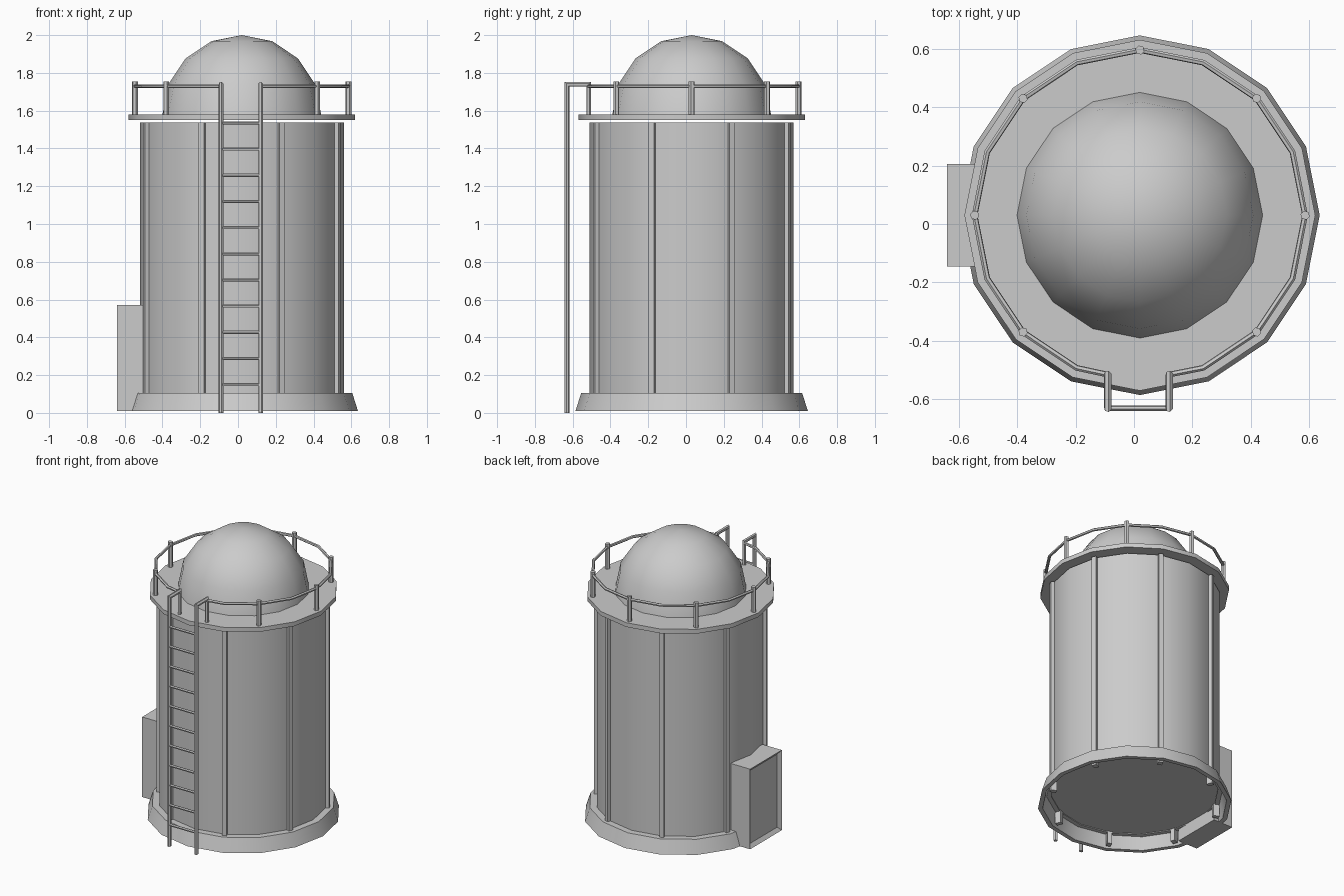
import bpy, bmesh, math
from mathutils import Vector, Matrix

old = bpy.data.objects.get("Cube")
if old:
    bpy.data.objects.remove(old, do_unlink=True)

CX, CY = 0.02, 0.03
SIDES = 16

metal = bpy.data.materials.new("light_grey_metal")
metal.use_nodes = True
grey = (0.6, 0.6, 0.6, 1)
metal.diffuse_color = grey
metal.node_tree.nodes["Principled BSDF"].inputs["Base Color"].default_value = grey


def finish(name, bm, smooth=None):
    bmesh.ops.recalc_face_normals(bm, faces=bm.faces)
    mesh = bpy.data.meshes.new(name)
    bm.to_mesh(mesh)
    bm.free()
    mesh.materials.append(metal)
    ob = bpy.data.objects.new(name, mesh)
    bpy.context.collection.objects.link(ob)
    if smooth:
        bpy.ops.object.select_all(action='DESELECT')
        ob.select_set(True)
        bpy.context.view_layer.objects.active = ob
        bpy.ops.object.shade_smooth_by_angle(angle=math.radians(smooth))
    return ob


def polar(r, angle, z):
    return Vector((CX + r * math.cos(angle), CY + r * math.sin(angle), z))


def lathe(name, profile, closed=False):
    """Turn a radius/height profile around the tank axis."""
    bm = bmesh.new()
    rings = []
    for r, z in profile:
        if r == 0:
            rings.append([bm.verts.new((CX, CY, z))] * SIDES)
        else:
            rings.append([bm.verts.new(polar(r, math.tau * i / SIDES, z)) for i in range(SIDES)])
    pairs = list(zip(rings, rings[1:]))
    if closed:
        pairs.append((rings[-1], rings[0]))
    for a, b in pairs:
        for i in range(SIDES):
            j = (i + 1) % SIDES
            bm.faces.new(dict.fromkeys((a[i], a[j], b[j], b[i])))
    return finish(name, bm, 35)


def tube(bm, points, r, sides=6):
    """Sweep a round section along a path, mitring the corners."""
    pts = [Vector(p) for p in points]
    first = (pts[1] - pts[0]).normalized()
    u = first.orthogonal().normalized()
    v = first.cross(u)
    ring = [pts[0] + r * (u * math.cos(math.tau * k / sides) + v * math.sin(math.tau * k / sides))
            for k in range(sides)]
    loops = [[bm.verts.new(p) for p in ring]]
    for i in range(1, len(pts)):
        d = (pts[i] - pts[i - 1]).normalized()
        n = d
        if i < len(pts) - 1:
            n = (d + (pts[i + 1] - pts[i]).normalized()).normalized()
        ring = [p + d * ((pts[i] - p).dot(n) / d.dot(n)) for p in ring]
        loops.append([bm.verts.new(p) for p in ring])
    for a, b in zip(loops, loops[1:]):
        for k in range(sides):
            m = (k + 1) % sides
            bm.faces.new((a[k], a[m], b[m], b[k]))
    bm.faces.new(loops[0])
    bm.faces.new(loops[-1])


def box(bm, size, matrix):
    bmesh.ops.create_cube(bm, size=1, matrix=matrix @ Matrix.Diagonal((*size, 1)))


# Tank shell, hollow skirt, roof platform and dome
lathe("tank_body", [(0, 0.1), (0.54, 0.1), (0.54, 1.538), (0, 1.538)])
lathe("base_skirt", [(0.615, 0.01), (0.585, 0.105), (0.53, 0.105), (0.53, 0.095), (0.56, 0.095), (0.585, 0.01)], True)
lathe("roof_platform", [(0, 1.55), (0.6, 1.55), (0.6, 1.58), (0, 1.58)])
R = 0.42
dome = [(R * math.cos(math.pi * k / 8), 1.58 + R * math.sin(math.pi * k / 8)) for k in range(4)]
lathe("dome", dome + [(0, 1.58 + R)])

# Vertical ribs between the wall panels
bm = bmesh.new()
for k in range(8):
    a = math.tau * (k + 0.5) / 8
    box(bm, (0.04, 0.03, 1.525), Matrix.Translation(polar(0.54, a, 0.775)) @ Matrix.Rotation(a, 4, 'Z'))
finish("wall_ribs", bm)

# Guard rail posts, leaving the front open for the ladder
bm = bmesh.new()
for k in range(8):
    if k != 6:
        a = math.tau * k / 8
        tube(bm, [polar(0.565, a, 1.575), polar(0.565, a, 1.755)], 0.016)
finish("rail_posts", bm, 30)

# Guard rail running from one ladder side to the other
LX, LY, HALF = 0.015, -0.63, 0.105
rail = [polar(0.565, math.tau * i / SIDES, 1.73) for i in range(-3, 12)]
start = Vector((LX + HALF, -0.515, 1.73))
end = Vector((LX - HALF, -0.515, 1.73))
bm = bmesh.new()
tube(bm, [start] + rail + [end], 0.01)
finish("guard_rail", bm, 30)

# Ladder with stringers hooked over the platform
bm = bmesh.new()
for side in (-1, 1):
    x = LX + side * HALF
    tube(bm, [(x, LY, 0), (x, LY, 1.74), (x, -0.515, 1.74), (x, -0.515, 1.575)], 0.013)
finish("ladder_stringers", bm, 30)
bm = bmesh.new()
for k in range(11):
    z = 0.15 + 0.1385 * k
    tube(bm, [(LX - HALF, LY, z), (LX + HALF, LY, z)], 0.009)
finish("ladder_rungs", bm, 30)

# Control box with a recessed door
bm = bmesh.new()
box(bm, (0.15, 0.35, 0.56), Matrix.Translation((-0.565, 0.03, 0.29)))
bm.normal_update()
door = [f for f in bm.faces if f.normal.x < -0.9]
bmesh.ops.inset_region(bm, faces=door, thickness=0.035)
bmesh.ops.translate(bm, verts=door[0].verts, vec=(0.02, 0, 0))
finish("control_box", bm)
